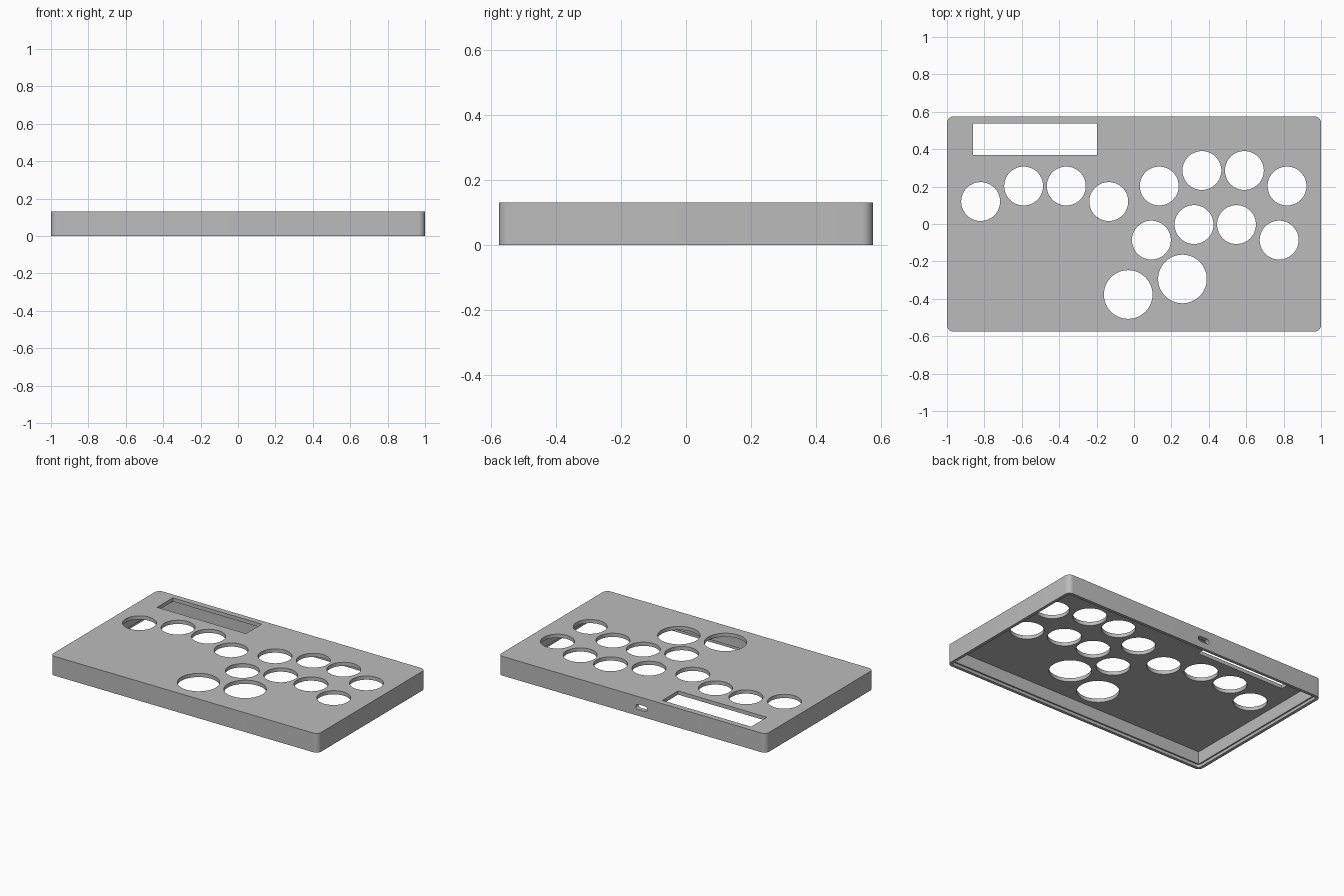
import bpy, bmesh, math

default = bpy.data.objects.get("Cube")
if default:
    bpy.data.objects.remove(default, do_unlink=True)

W, D, H = 2.0, 1.15, 0.13      # outer size
TOP, WALL = 0.025, 0.03        # plate and wall thickness
LIP, LIP_H = 0.02, 0.02        # recess for the base cover


def material(name, value):
    m = bpy.data.materials.new(name)
    m.use_nodes = True
    m.diffuse_color = (value, value, value, 1)
    m.node_tree.nodes["Principled BSDF"].inputs["Base Color"].default_value = m.diffuse_color
    return m


def rounded(w, h, r, steps=8):
    """Outline of a rounded rectangle, counter-clockwise."""
    pts = []
    for k, (sx, sy) in enumerate([(1, 1), (-1, 1), (-1, -1), (1, -1)]):
        for i in range(steps + 1):
            a = math.pi / 2 * (k + i / steps)
            pts.append((sx * (w / 2 - r) + r * math.cos(a), sy * (h / 2 - r) + r * math.sin(a)))
    return pts


def circle(r, n=64):
    return [(r * math.cos(2 * math.pi * i / n), r * math.sin(2 * math.pi * i / n)) for i in range(n)]


def rect(w, h):
    return [(-w / 2, -h / 2), (w / 2, -h / 2), (w / 2, h / 2), (-w / 2, h / 2)]


def prism(name, outline, depth, loc, rot_x=0):
    """Extrude an outline along its local z axis."""
    bm = bmesh.new()
    face = bm.faces.new([bm.verts.new((x, y, 0)) for x, y in outline])
    ext = bmesh.ops.extrude_face_region(bm, geom=[face])
    bmesh.ops.translate(bm, vec=(0, 0, depth), verts=[v for v in ext["geom"] if isinstance(v, bmesh.types.BMVert)])
    bmesh.ops.recalc_face_normals(bm, faces=bm.faces)
    mesh = bpy.data.meshes.new(name)
    bm.to_mesh(mesh)
    bm.free()
    ob = bpy.data.objects.new(name, mesh)
    ob.location = loc
    ob.rotation_euler.x = rot_x
    bpy.context.collection.objects.link(ob)
    return ob


# Outer body with rounded vertical corners
case = prism("controller_case", rounded(W, D, 0.035), H, (0, 0, 0))
case.data.materials.append(material("plain_grey", 0.5))

# Hollow interior, open at the bottom, with a stepped recess around the rim
cutters = [
    prism("cavity_cutter", rect(W - 2 * WALL, D - 2 * WALL), H - TOP + 0.1, (0, 0, -0.1)),
    prism("lip_cutter", rounded(W - 2 * LIP, D - 2 * LIP, 0.02), LIP_H + 0.05, (0, 0, -0.05)),
]

# Button holes: four direction keys, two rows of four, two large thumb keys
small = [(-0.82, 0.12), (-0.59, 0.203), (-0.362, 0.203), (-0.135, 0.12)]
for dx, dy in [(0, 0), (-0.042, -0.289)]:
    small += [(x + dx, y + dy) for x, y in [(0.135, 0.203), (0.363, 0.286), (0.59, 0.286), (0.818, 0.203)]]
large = [(-0.031, -0.377), (0.259, -0.294)]
for radius, spots in [(0.104, small), (0.13, large)]:
    cutters += [prism("button_cutter", circle(radius), 0.1, (x, y, 0.08)) for x, y in spots]

# Rectangular panel window and the cable port in the back wall
cutters.append(prism("window_cutter", rect(0.664, 0.168), 0.1, (-0.53, 0.452, 0.08)))
cutters.append(prism("port_cutter", rounded(0.085, 0.034, 0.0165), 0.15, (-0.07, D / 2 + 0.05, 0.06), math.pi / 2))

for cutter in cutters:
    mod = case.modifiers.new(cutter.name, "BOOLEAN")
    mod.operation = "DIFFERENCE"
    mod.solver = "EXACT"
    mod.object = cutter

# Bake the cuts, then discard the cutters
bpy.context.view_layer.update()
graph = bpy.context.evaluated_depsgraph_get()
baked = bpy.data.meshes.new_from_object(case.evaluated_get(graph))
case.modifiers.clear()
case.data = baked
for cutter in cutters:
    bpy.data.objects.remove(cutter, do_unlink=True)

bpy.ops.object.select_all(action="DESELECT")
case.select_set(True)
bpy.context.view_layer.objects.active = case
bpy.ops.object.shade_smooth_by_angle(angle=math.radians(30))
